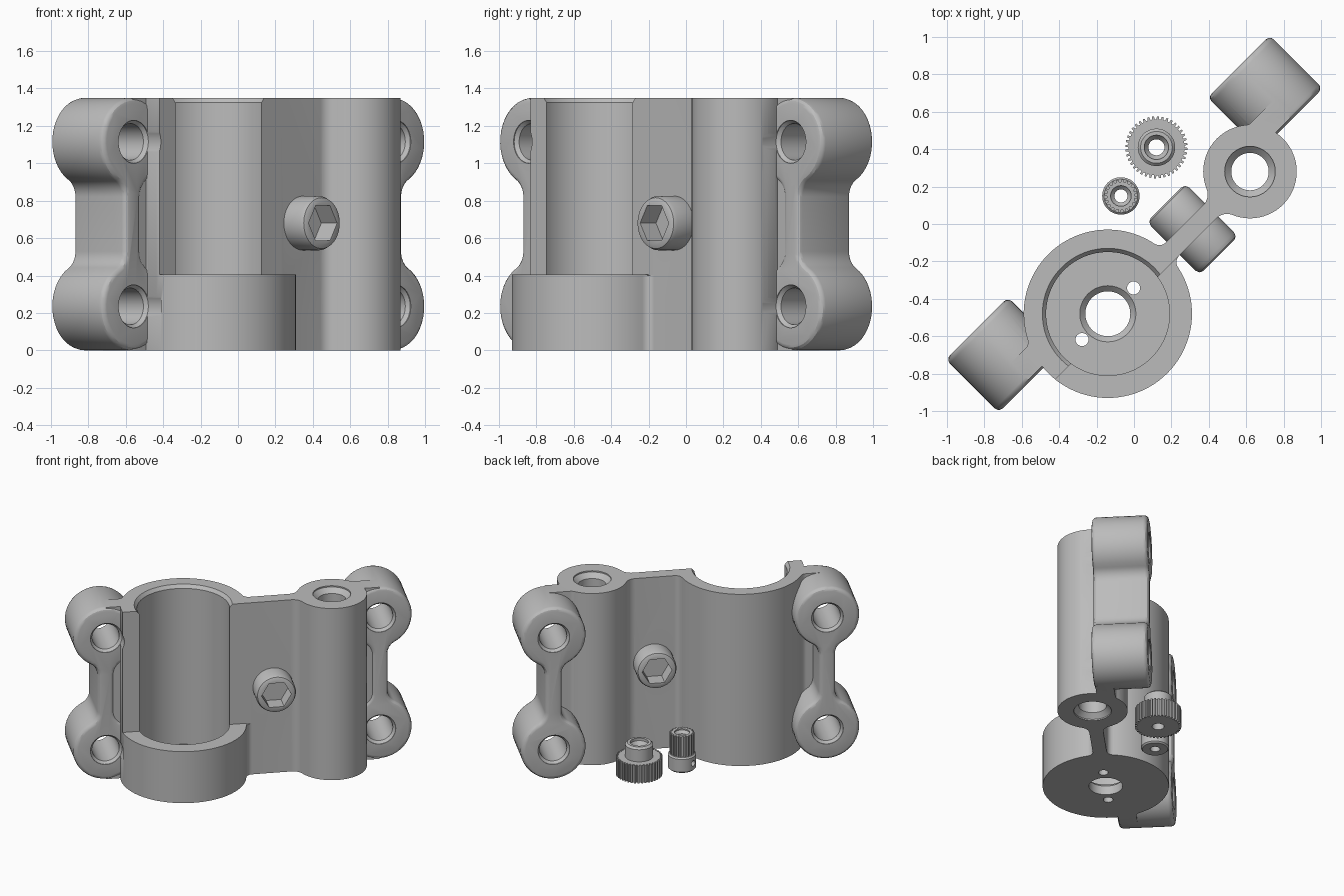
import bpy, bmesh
from math import pi, sin, cos, sqrt, radians, atan2
from mathutils import Matrix

cube = bpy.data.objects.get("Cube")
if cube:
    bpy.data.objects.remove(cube)

grey = bpy.data.materials.new("plain grey")
grey.use_nodes = True
grey.diffuse_color = (0.5, 0.5, 0.5, 1)
grey.node_tree.nodes["Principled BSDF"].inputs["Base Color"].default_value = (0.5, 0.5, 0.5, 1)

H = 1.35                    # clamp height
RING, WALL = 0.45, 0.33     # big socket radii
POST_U, POST_R = 1.075, 0.25
HALF = 0.05                 # half thickness of the web plate


def finish(name, bm):
    bmesh.ops.recalc_face_normals(bm, faces=bm.faces[:])
    mesh = bpy.data.meshes.new(name)
    bm.to_mesh(mesh)
    bm.free()
    mesh.materials.append(grey)
    obj = bpy.data.objects.new(name, mesh)
    bpy.context.collection.objects.link(obj)
    return obj


def along_z(a, b, t):
    return (a, b, t)


def along_v(a, b, t):
    return (a, t, b)


def prism(name, outline, lo, hi, place=along_z, bevel=0):
    """Extrude a closed outline, optionally rounding the rims."""
    bm = bmesh.new()
    low = [bm.verts.new(place(a, b, lo)) for a, b in outline]
    high = [bm.verts.new(place(a, b, hi)) for a, b in outline]
    caps = [bm.faces.new(low), bm.faces.new(high)]
    for i in range(len(low)):
        j = (i + 1) % len(low)
        bm.faces.new((low[i], low[j], high[j], high[i]))
    if bevel:
        rims = list({e for f in caps for e in f.edges})
        bmesh.ops.recalc_face_normals(bm, faces=bm.faces[:])
        bmesh.ops.bevel(bm, geom=rims, offset=bevel, segments=3, profile=0.5, affect='EDGES')
    return finish(name, bm)


def turned(name, a, b, rings, place=along_z, segs=64):
    """Stack of circles (radius, position) around an axis."""
    bm = bmesh.new()
    loops = [[bm.verts.new(place(a + r * cos(2 * pi * i / segs), b + r * sin(2 * pi * i / segs), t))
              for i in range(segs)] for r, t in rings]
    for p, q in zip(loops, loops[1:]):
        for i in range(segs):
            j = (i + 1) % segs
            bm.faces.new((p[i], p[j], q[j], q[i]))
    bm.faces.new(loops[0])
    bm.faces.new(loops[-1])
    return finish(name, bm)


def box(name, u0, u1, v0, v1, z0, z1):
    return prism(name, [(u0, v0), (u1, v0), (u1, v1), (u0, v1)], z0, z1)


def combine(target, tool, operation):
    mod = target.modifiers.new("join", 'BOOLEAN')
    mod.operation, mod.solver, mod.object = operation, 'EXACT', tool
    bpy.context.view_layer.objects.active = target
    bpy.ops.object.modifier_apply(modifier=mod.name)
    bpy.data.objects.remove(tool)


def fillet(c, R, w, f, d, s, top=H):
    """Concave blend between a round post and a flat side at v = s*w."""
    du, dv = sqrt((R + f) ** 2 - (w + f) ** 2), w + f
    k = R / (R + f)
    start, end = -pi / 2, atan2(-dv, -du)
    arc = [start + (end - start) * i / 8 for i in range(9)]
    pts = [(du + f * cos(t), dv + f * sin(t)) for t in arc]
    pts += [(du * k - 0.04, w * 0.4), (du, w * 0.4)]
    return prism("blend", [(c + d * a, s * b) for a, b in pts], 0, top)


def lug_outline(c, r=0.235, web=0.06, f=0.1):
    """Two round ears joined by a narrow filleted web."""
    du = web + f
    dz = sqrt((r + f) ** 2 - du ** 2)
    a = atan2(dz, du)
    quarter = [(r * cos(t), r + r * sin(t)) for t in [-pi / 2 + (a + pi / 2) * i / 18 for i in range(19)]]
    quarter += [(du + f * cos(t), r + dz + f * sin(t))
                for t in [a + pi + (-a) * i / 8 for i in range(1, 9)]]
    right = quarter + [(x, H - z) for x, z in reversed(quarter)]
    left = [(-x, z) for x, z in reversed(right)]
    return [(c + x, z) for x, z in right + left[1:-1]]


# Main clamp, built along its own length
body = turned("clamp_body", 0, 0, [(RING, 0), (RING, H)], segs=96)
additions = [box("web_plate", 0, POST_U, -HALF, HALF, 0, H),
             turned("post", POST_U, 0, [(POST_R, 0), (POST_R, H)])]
additions += [fillet(POST_U, POST_R, HALF, 0.08, -1, s) for s in (-1, 1)]
additions += [fillet(0, RING, HALF, 0.05, 1, 1), fillet(0, RING, HALF, 0.05, 1, -1, 0.4)]

# Arms that carry the bolt lugs
lugs = (-0.55, 1.43)
for c, R, u, d in ((0, RING, lugs[0], -1), (POST_U, POST_R, lugs[1], 1)):
    additions.append(box("arm", min(c, u), max(c, u), HALF, 0.18, 0, H))
    additions.append(fillet(c, R, 0.18, 0.05, d, 1))
    additions.append(prism("lug", lug_outline(u), 0.04, 0.44, along_v, 0.03))

# Cross screw boss
additions.append(turned("screw_boss", 0.64, 0.68, [(0.115, -0.2), (0.136, -0.191), (0.145, -0.17),
                                                   (0.145, 0.17), (0.136, 0.191), (0.115, 0.2)], along_v))
for part in additions:
    combine(body, part, 'UNION')

# Open front, socket and bores
cuts = [box("front_opening", -0.6, 0.47, -0.6, -HALF, 0.405, H + 0.1),
        turned("socket", 0, 0, [(WALL, 0.1), (WALL, H - 0.025), (0.35, H), (0.35, H + 0.1)], segs=96),
        turned("floor_hole", 0, 0, [(0.12, -0.1), (0.12, 0.07), (0.15, 0.1), (0.15, 0.15)]),
        turned("post_bore", POST_U, 0, [(0.135, -0.1), (0.135, 0.01), (0.1, 0.045), (0.1, H - 0.045),
                                        (0.135, H - 0.01), (0.135, H + 0.1)])]
cuts += [turned("pin_hole", s * 0.195, 0, [(0.035, -0.1), (0.035, 0.2)], segs=24) for s in (-1, 1)]
cuts += [turned("bolt_hole", u, z, [(0.115, -0.06), (0.115, 0.045), (0.098, 0.065), (0.098, 0.415),
                                    (0.115, 0.435), (0.115, 0.5)], along_v, 48)
         for u in lugs for z in (0.235, H - 0.235)]
cuts += [turned("hex_socket", 0.64, 0.68, [(0.108, s * 0.25), (0.108, s * 0.08)], along_v, 6) for s in (-1, 1)]
for tool in cuts:
    combine(body, tool, 'DIFFERENCE')
body.data.transform(Matrix.Translation((-0.14, -0.48, 0)) @ Matrix.Rotation(pi / 4, 4, 'Z'))


def toothed(name, x, y, n, root, tip, lo, hi):
    pts = []
    for i in range(n):
        for r, k in ((root, 0), (root, 0.4), (tip, 0.5), (tip, 0.9)):
            t = 2 * pi * (i + k) / n
            pts.append((x + r * cos(t), y + r * sin(t)))
    return prism(name, pts, lo, hi)


# Large gear with raised hub
gx, gy = 0.12, 0.41
gear = toothed("large_gear", gx, gy, 40, 0.15, 0.166, 0, 0.14)
combine(gear, turned("hub", gx, gy, [(0.1, 0.1), (0.1, 0.235), (0.085, 0.25)], segs=48), 'UNION')
combine(gear, turned("bore", gx, gy, [(0.043, -0.1), (0.043, 0.2), (0.065, 0.23), (0.065, 0.3)], segs=32),
        'DIFFERENCE')

# Small pinion on a smooth collar
px, py = -0.07, 0.15
pinion = toothed("small_pinion", px, py, 20, 0.075, 0.088, 0.08, 0.28)
combine(pinion, turned("collar", px, py, [(0.09, 0), (0.1, 0.01), (0.1, 0.11), (0.09, 0.12)], segs=48), 'UNION')
combine(pinion, turned("bore", px, py, [(0.035, -0.1), (0.035, 0.25), (0.055, 0.27), (0.055, 0.3)], segs=32),
        'DIFFERENCE')
setscrew = turned("setscrew_hole", 0, 0.06, [(0.022, 0.04), (0.022, 0.15)], along_v, 20)
setscrew.data.transform(Matrix.Translation((px, py, 0)) @ Matrix.Rotation(pi / 2, 4, 'Z'))
combine(pinion, setscrew, 'DIFFERENCE')

# Smooth the round walls and keep the edges crisp
for obj in (body, gear, pinion):
    bpy.ops.object.select_all(action='DESELECT')
    obj.select_set(True)
    bpy.context.view_layer.objects.active = obj
    bpy.ops.object.shade_smooth_by_angle(angle=radians(30))
